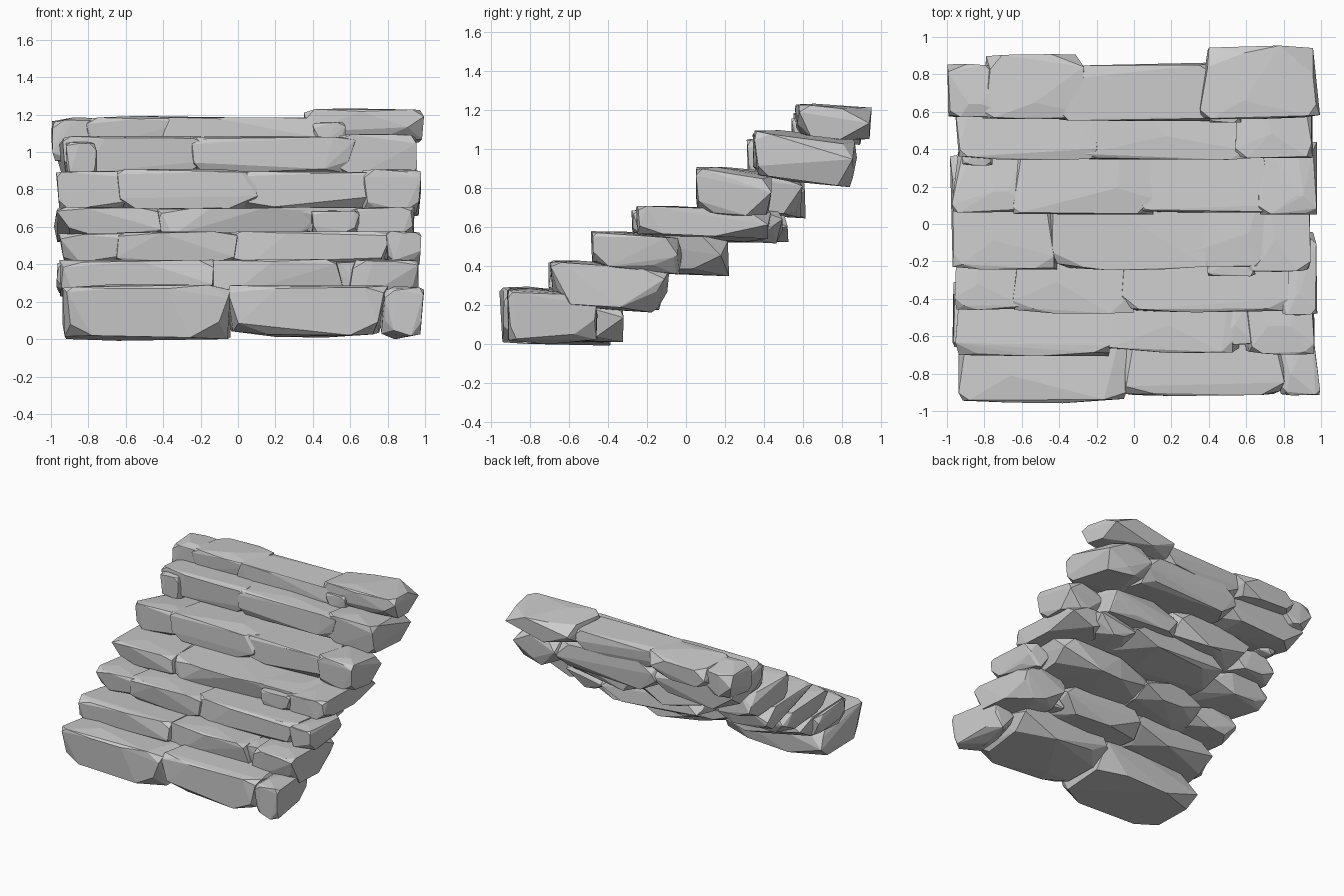
import bpy, bmesh, random, math
from mathutils import Vector

rnd = random.Random(11)


def stone(name, x0, x1, y0, y1, z0, z1, drop=0.04, rough=1.0):
    """Faceted boulder: hull of a box with cut corners, rounder and lower at the back."""
    dx, dy, dz = x1 - x0, y1 - y0, z1 - z0
    bm = bmesh.new()
    skew = rnd.uniform(-0.10, 0.10) * min(dx, dy)
    for sx in (0, 1):
        for sy in (0, 1):
            for sz in (0, 1):
                # small cuts along the tread edge, large ones behind and below
                k = rough * ((0.13 if sz else 0.2) if sy == 0 else (0.28 if sz else 0.36))
                corner = Vector((sx, sy, sz))
                cut = Vector((min(0.42, k * rnd.uniform(0.6, 1.9) * min(dx, dy) / dx),
                              min(0.42, k * rnd.uniform(0.5, 1.2)),
                              min(0.46, k * rnd.uniform(0.9, 1.9))))
                for axis in range(3):
                    p = corner.copy()
                    for a in range(3):
                        inset = cut[a] if a == axis else rnd.uniform(0, 0.42) * cut[a]
                        p[a] += -inset if corner[a] else inset
                    z = z0 + p.z * dz - drop * p.y * (1.2 - 0.6 * p.z)
                    bm.verts.new((x0 + p.x * dx + skew * (p.y - 0.4), y0 + p.y * dy, z))
    # crests that break up the flat tread, riser and underside
    for _ in range(2):
        t = rnd.uniform(0.25, 0.75)
        for y, z in ((rnd.uniform(0.0, 0.02), 0.93), (0.25, 1.02), (0.9, 0.75),
                     (rnd.uniform(0.3, 0.6), -0.02)):
            bm.verts.new((x0 + t * dx, y0 + y * dy,
                          max(0.0, z0 + z * dz - drop * y * (1.2 - 0.6 * z))))
    hull = bmesh.ops.convex_hull(bm, input=bm.verts[:])
    junk = {v for v in hull["geom_interior"] + hull["geom_unused"]
            if isinstance(v, bmesh.types.BMVert)}
    bmesh.ops.delete(bm, geom=list(junk), context='VERTS')
    bmesh.ops.dissolve_limit(bm, angle_limit=math.radians(4), verts=bm.verts[:], edges=bm.edges[:])
    bmesh.ops.recalc_face_normals(bm, faces=bm.faces[:])
    me = bpy.data.meshes.new(name)
    bm.to_mesh(me)
    bm.free()
    ob = bpy.data.objects.new(name, me)
    bpy.context.collection.objects.link(ob)


def step(n, stones, drop=0.04, rough=1.0):
    for i, s in enumerate(stones, 1):
        stone(f"step_{n}_stone_{i}", *s, drop=drop, rough=rough)


# Bottom step
step(1, [(-0.94, -0.03, -0.96, -0.36, 0.0, 0.29),
         (-0.07, 0.80, -0.92, -0.31, 0.02, 0.29),
         (0.76, 0.99, -0.92, -0.45, 0.01, 0.28)], drop=0.01)

# Second step
step(2, [(-0.97, -0.80, -0.66, -0.30, 0.27, 0.41),
         (-0.95, -0.10, -0.71, -0.12, 0.24, 0.43),
         (-0.20, 0.56, -0.69, -0.10, 0.22, 0.43),
         (0.45, 0.68, -0.65, -0.20, 0.25, 0.42),
         (0.58, 0.97, -0.70, -0.08, 0.21, 0.43)], drop=0.05)

# Third step
step(3, [(-0.96, -0.52, -0.46, 0.10, 0.41, 0.57),
         (-0.66, 0.02, -0.48, 0.20, 0.40, 0.58),
         (-0.06, 0.85, -0.48, 0.23, 0.39, 0.58),
         (0.79, 0.98, -0.49, -0.02, 0.41, 0.58)], drop=0.05)

# Fourth step
step(4, [(-0.99, -0.40, -0.25, 0.40, 0.55, 0.71),
         (-0.46, 0.46, -0.25, 0.54, 0.55, 0.71),
         (0.32, 0.74, -0.23, 0.50, 0.56, 0.71),
         (0.39, 0.65, -0.28, -0.05, 0.57, 0.69),
         (0.60, 0.95, -0.26, 0.44, 0.56, 0.71)], drop=0.04)

# Fifth step
step(5, [(-0.97, -0.57, 0.06, 0.52, 0.69, 0.90),
         (-0.66, 0.11, 0.05, 0.62, 0.69, 0.91),
         (0.02, 0.75, 0.06, 0.60, 0.69, 0.90),
         (0.66, 0.99, 0.05, 0.45, 0.68, 0.91)], drop=0.04)

# Sixth step
step(6, [(-0.92, -0.75, 0.31, 0.60, 0.87, 1.06),
         (-0.96, -0.18, 0.34, 0.82, 0.88, 1.09),
         (-0.28, 0.62, 0.34, 0.86, 0.88, 1.09),
         (0.53, 0.96, 0.35, 0.88, 0.86, 1.10)], drop=0.05)

# Top step
step(7, [(-1.00, -0.72, 0.57, 0.86, 0.95, 1.18),
         (-0.81, -0.27, 0.56, 0.91, 1.02, 1.19),
         (-0.41, 0.43, 0.55, 0.87, 1.02, 1.19),
         (0.40, 0.58, 0.54, 0.80, 1.03, 1.16)], drop=0.0)
stone("step_7_end_stone", 0.35, 1.00, 0.56, 0.96, 1.05, 1.23, drop=0.0, rough=1.5)
